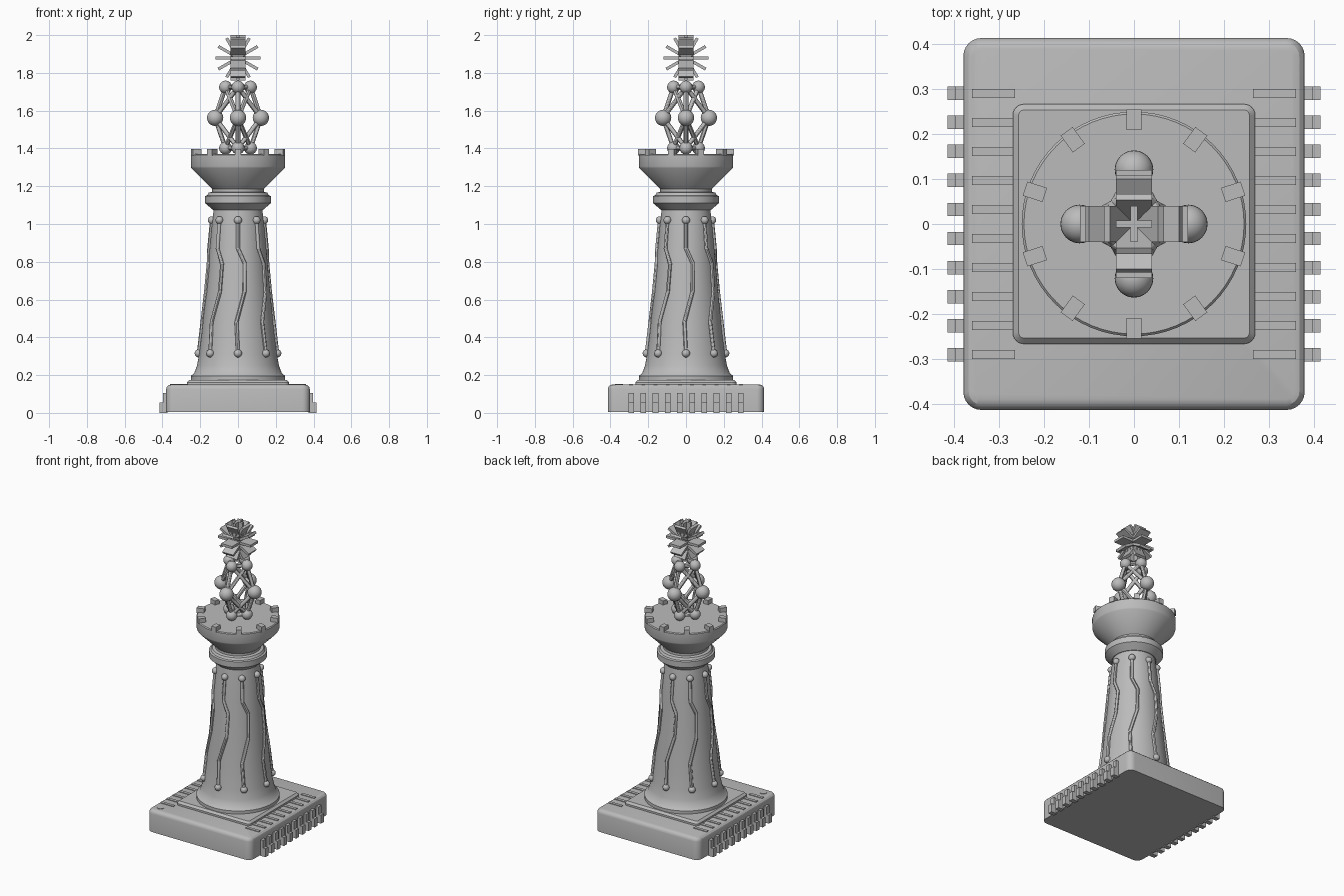
import bpy, bmesh, math
from mathutils import Vector, Matrix

if "Cube" in bpy.data.objects:
    bpy.data.objects.remove(bpy.data.objects["Cube"])

grey = bpy.data.materials.new("plain_grey")
grey.use_nodes = True
grey.diffuse_color = (0.5, 0.5, 0.5, 1)
grey.node_tree.nodes["Principled BSDF"].inputs["Base Color"].default_value = (0.5, 0.5, 0.5, 1)


def finish(name, bm, smooth=True):
    bmesh.ops.recalc_face_normals(bm, faces=bm.faces)
    mesh = bpy.data.meshes.new(name)
    bm.to_mesh(mesh)
    bm.free()
    mesh.materials.append(grey)
    obj = bpy.data.objects.new(name, mesh)
    bpy.context.collection.objects.link(obj)
    if smooth:
        bpy.ops.object.select_all(action="DESELECT")
        obj.select_set(True)
        bpy.context.view_layer.objects.active = obj
        bpy.ops.object.shade_smooth_by_angle(angle=math.radians(30))
    return obj


def add_box(bm, center, size, turn=Matrix()):
    m = turn @ Matrix.Translation(center) @ Matrix.Diagonal((*size, 1))
    return bmesh.ops.create_cube(bm, size=1, matrix=m)["verts"]


def add_ball(bm, center, radius):
    bmesh.ops.create_uvsphere(bm, u_segments=24, v_segments=14, radius=radius,
                              matrix=Matrix.Translation(center))


def add_rod(bm, a, b, radius):
    d = b - a
    turn = d.to_track_quat("Z", "Y").to_matrix().to_4x4()
    bmesh.ops.create_cone(bm, cap_ends=True, segments=12, radius1=radius, radius2=radius,
                          depth=d.length, matrix=Matrix.Translation((a + b) / 2) @ turn)


def slab(name, half_x, half_y, z0, z1, corner, edge, steps):
    """Block with rounded upright corners and an eased top rim."""
    bm = bmesh.new()
    add_box(bm, (0, 0, (z0 + z1) / 2), (2 * half_x, 2 * half_y, z1 - z0))
    upright = [e for e in bm.edges if abs(e.verts[0].co.z - e.verts[1].co.z) > 0.001]
    bmesh.ops.bevel(bm, geom=upright, offset=corner, segments=6, profile=0.5, affect="EDGES")
    rim = [e for e in bm.edges if all(v.co.z > z1 - 0.001 for v in e.verts)]
    bmesh.ops.bevel(bm, geom=rim, offset=edge, segments=steps, profile=0.5, affect="EDGES")
    return finish(name, bm)


def lathe(name, profile, steps=64):
    bm = bmesh.new()
    verts = [bm.verts.new((r, 0, z)) for r, z in profile]
    edges = [bm.edges.new(p) for p in zip(verts, verts[1:])]
    bmesh.ops.spin(bm, geom=verts + edges, axis=(0, 0, 1), cent=(0, 0, 0),
                   angle=2 * math.pi, steps=steps)
    bmesh.ops.remove_doubles(bm, verts=bm.verts, dist=0.0001)
    return finish(name, bm)


def polar(radius, angle, z):
    return Vector((radius * math.cos(angle), radius * math.sin(angle), z))


# Chip base and the plinth on it
slab("chip_base", 0.38, 0.414, 0.006, 0.15, 0.04, 0.024, 3)
slab("plinth", 0.27, 0.267, 0.145, 0.175, 0.025, 0.013, 1)

# Bent pins on both sides, with contact strips on top
pins, strips = bmesh.new(), bmesh.new()
for side in (-1, 1):
    for i in range(10):
        y = (i - 4.5) * 0.0646
        add_box(pins, (side * 0.385, y, 0.053), (0.026, 0.03, 0.106))
        add_box(pins, (side * 0.405, y, 0.028), (0.02, 0.03, 0.056))
        add_box(strips, (side * 0.313, y, 0.15), (0.096, 0.02, 0.008))
finish("pins", pins, False)
finish("contact_strips", strips, False)

# Marker dot
dot = bmesh.new()
bmesh.ops.create_cone(dot, cap_ends=True, segments=32, radius1=0.021, radius2=0.021,
                      depth=0.006, matrix=Matrix.Translation((-0.319, -0.354, 0.15)))
finish("marker_dot", dot)

# Tower body, collar and crown
shaft = [(0.25, 0.175), (0.25, 0.195), (0.232, 0.21), (0.217, 0.25), (0.206, 0.31),
         (0.192, 0.42), (0.178, 0.56), (0.163, 0.72), (0.149, 0.88), (0.138, 1.0),
         (0.128, 1.08)]
lathe("tower_shaft", [(0, 0.17), (0.25, 0.17)] + shaft[1:] + [(0, 1.08)])
lathe("collar", [(0, 1.075), (0.133, 1.075), (0.174, 1.11), (0.174, 1.148), (0.163, 1.152),
                 (0.155, 1.166), (0.137, 1.17), (0.137, 1.2), (0, 1.2)])
lathe("crown", [(0, 1.185), (0.137, 1.185), (0.247, 1.296), (0.25, 1.305), (0.25, 1.365),
                (0.245, 1.37), (0, 1.37)])

# Battlements
blocks = bmesh.new()
for i in range(10):
    turn = Matrix.Rotation(math.pi / 2 + i * math.pi / 5, 4, "Z")
    add_box(blocks, (0.232, 0, 1.38), (0.046, 0.033, 0.035), turn)
finish("battlements", blocks, False)


def shaft_radius(z):
    for (r0, z0), (r1, z1) in zip(shaft, shaft[1:]):
        if z0 <= z <= z1:
            return r0 + (r1 - r0) * (z - z0) / (z1 - z0)


# Circuit traces: a sideways shift at each height, with a ball at both ends
path = [(1.02, 0), (0.87, 0), (0.79, 0.036), (0.64, 0.034), (0.48, -0.008), (0.315, 0)]
traces, pads = bmesh.new(), bmesh.new()
for i in range(8):
    angle = i * math.pi / 4
    points = [polar(shaft_radius(z) + 0.003, angle + s / shaft_radius(z), z) for z, s in path]
    for a, b in zip(points, points[1:]):
        add_rod(traces, a, b, 0.01)
        add_ball(traces, b, 0.01)
    add_ball(pads, points[0], 0.021)
    add_ball(pads, points[-1], 0.021)
finish("circuit_traces", traces)
finish("trace_pads", pads)

# Ball-and-rod lattice in three tiers
balls, rods = bmesh.new(), bmesh.new()
tiers = [[polar(r, k * math.pi / 2, z) for k in range(4)]
         for r, z in ((0.066, 1.402), (0.121, 1.562), (0.066, 1.725))]
for tier, size in zip(tiers, (0.034, 0.043, 0.034)):
    for p in tier:
        add_ball(balls, p, size)
for k in range(4):
    for outer in (tiers[0], tiers[2]):
        add_rod(rods, outer[k], outer[(k + 1) % 4], 0.012)
        for shift in (-1, 0, 1):
            add_rod(rods, outer[k], tiers[1][(k + shift) % 4], 0.012)
finish("lattice_balls", balls)
finish("lattice_rods", rods)

# Starburst: two crossed fans of flat plates
burst = bmesh.new()
for quarter in (0, math.pi / 2):
    for i in range(6):
        turn = (Matrix.Translation((0, 0, 1.88)) @ Matrix.Rotation(quarter, 4, "Z")
                @ Matrix.Rotation(i * math.pi / 6, 4, "Y"))
        add_box(burst, (0, 0, 0), (0.24, 0.08, 0.016), turn)
finish("starburst", burst, False)
